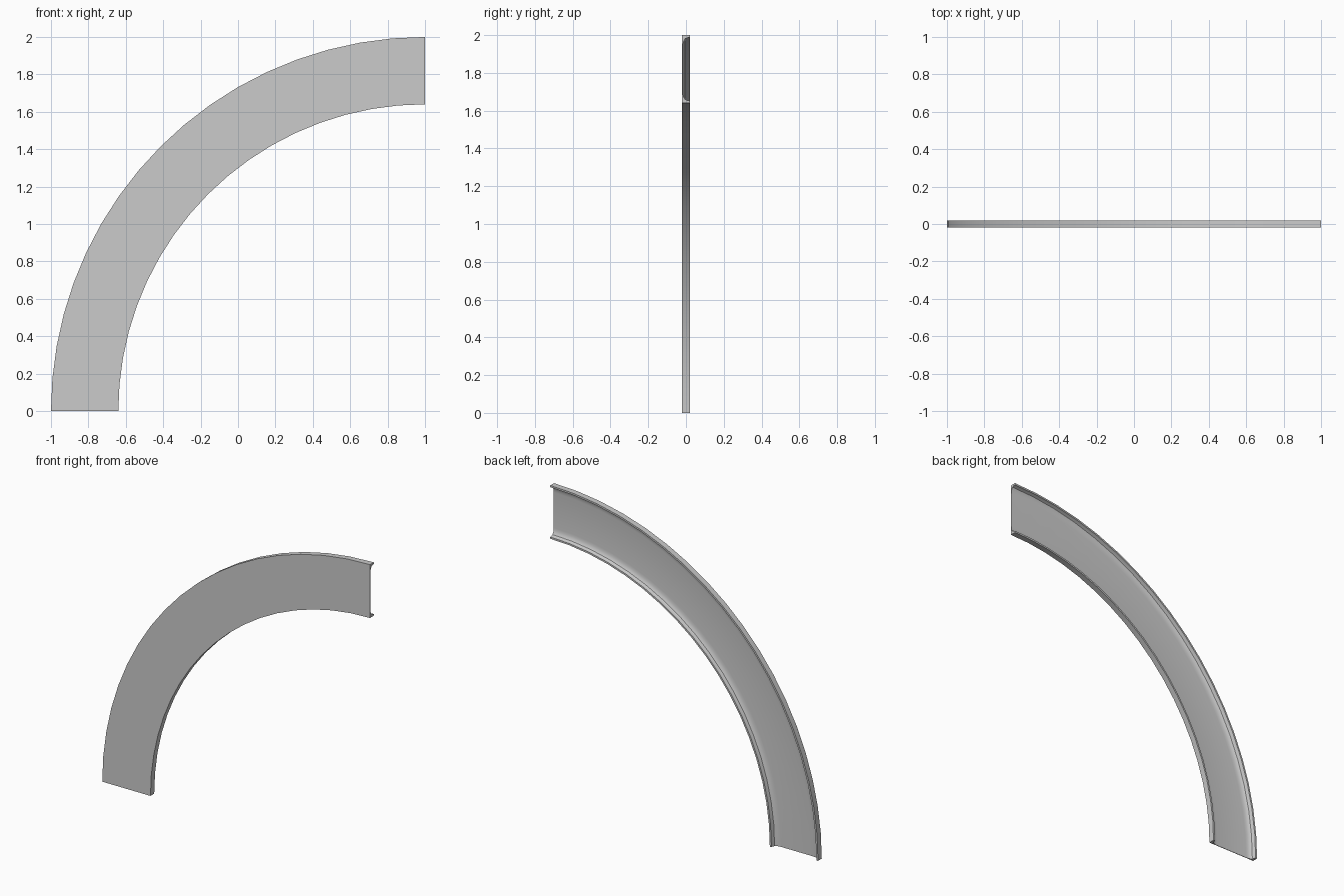
import bpy, bmesh
from math import sin, cos, pi

if "Cube" in bpy.data.objects:
    bpy.data.objects.remove(bpy.data.objects["Cube"])

OUTER, INNER, STEPS = 2.0, 1.64, 18

# Half of the channel section: (distance in from the rim, y), rim lip then cove down to the thin web
half = [(0, -0.02), (0, 0.02), (0.012, 0.02), (0.014, 0.008), (0.019, -0.004),
        (0.03, -0.011), (0.045, -0.015), (0.06, -0.0165)]
profile = [(OUTER - d, y) for d, y in half] + [(INNER + d, y) for d, y in reversed(half)]

# Sweep the section through a quarter turn about the lower right corner
bm = bmesh.new()
rings = []
for i in range(STEPS + 1):
    a = pi / 2 * i / STEPS
    rings.append([bm.verts.new((1 - r * cos(a), y, r * sin(a))) for r, y in profile])
n = len(profile)
for p, q in zip(rings, rings[1:]):
    for k in range(n):
        j = (k + 1) % n
        bm.faces.new((p[k], p[j], q[j], q[k]))

# Close both ends
bm.faces.new(rings[0])
bm.faces.new(rings[-1])
bmesh.ops.recalc_face_normals(bm, faces=bm.faces)

mesh = bpy.data.meshes.new("curved_channel")
bm.to_mesh(mesh)
bm.free()
arch = bpy.data.objects.new("curved_channel", mesh)
bpy.context.collection.objects.link(arch)
bpy.context.view_layer.objects.active = arch
arch.select_set(True)
bpy.ops.object.shade_smooth_by_angle(angle=pi / 6)
